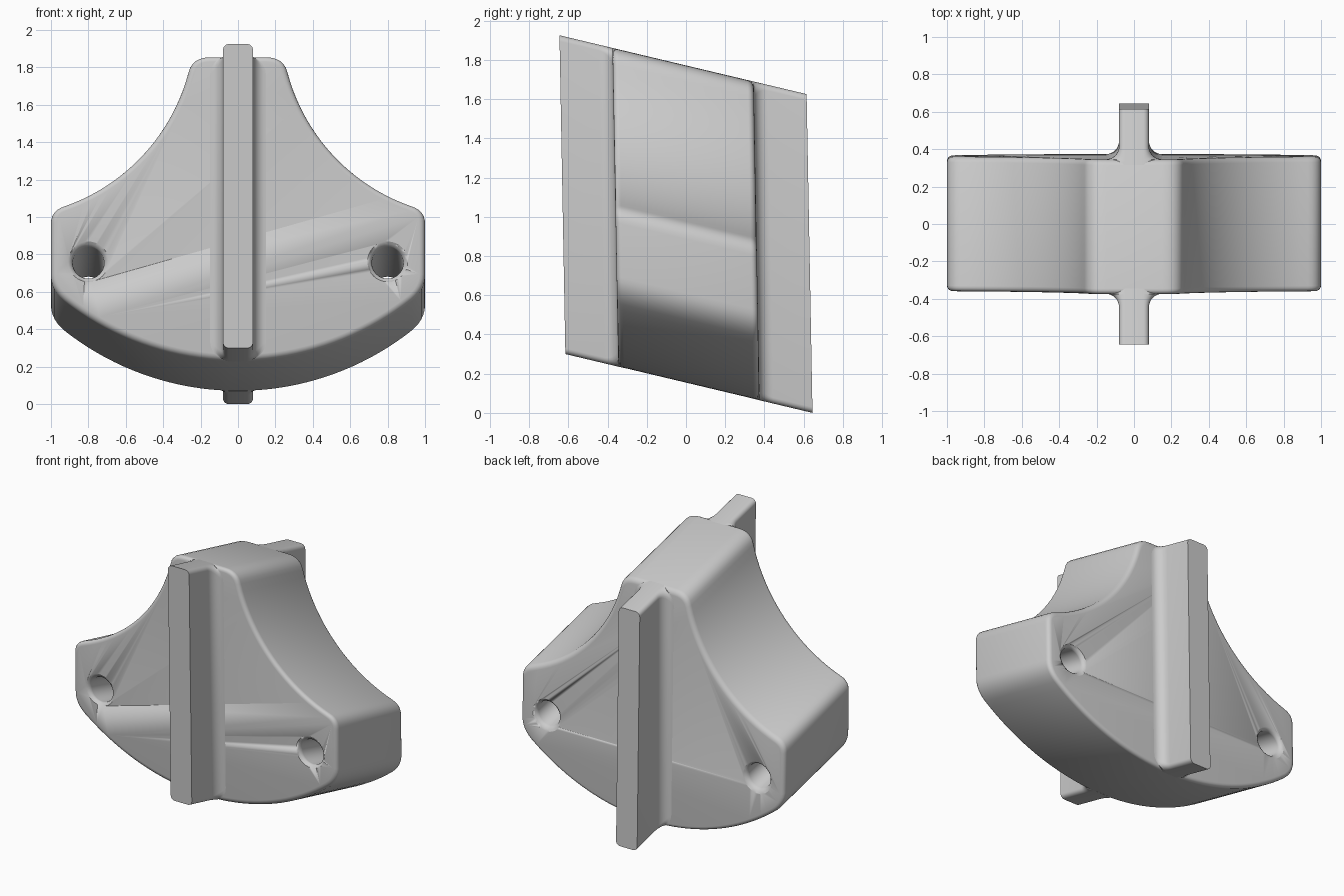
import bpy, bmesh
from math import sin, cos, pi, sqrt, atan2
from mathutils import Vector

if "Cube" in bpy.data.objects:
    bpy.data.objects.remove(bpy.data.objects["Cube"])

LO, HI = 0.15, 1.775      # profile bottom and top
HALF, RIB = 0.36, 0.63    # half depth of body and of ribs
EDGE = 0.03               # rounding of body rim


def finish(name, bm):
    """Shear the straight part into its slanted position and make the object."""
    for v in bm.verts:
        x, t, h = v.co
        v.co = (x, t - 0.0185 * (h - 0.96), h - 0.238 * t)
    bmesh.ops.recalc_face_normals(bm, faces=bm.faces[:])
    me = bpy.data.meshes.new(name)
    bm.to_mesh(me)
    bm.free()
    ob = bpy.data.objects.new(name, me)
    bpy.context.collection.objects.link(ob)
    bpy.ops.object.select_all(action='DESELECT')
    ob.select_set(True)
    bpy.context.view_layer.objects.active = ob
    bpy.ops.object.shade_smooth_by_angle(angle=0.7)
    return ob


def loft(name, rings):
    bm = bmesh.new()
    loops = [[bm.verts.new(p) for p in ring] for ring in rings]
    n = len(loops[0])
    for a, b in zip(loops, loops[1:]):
        for i in range(n):
            j = (i + 1) % n
            bm.faces.new((a[i], a[j], b[j], b[i]))
    bm.faces.new(loops[0])
    bm.faces.new(loops[-1])
    return finish(name, bm)


def arc(cx, cz, r, p, q, n):
    a, b = (atan2(z - cz, x - cx) for x, z in (p, q))
    return [(cx + r * cos(a + (b - a) * i / n), cz + r * sin(a + (b - a) * i / n))
            for i in range(n + 1)]


def corner(p, c, q, n=6):
    p, c, q = Vector(p), Vector(c), Vector(q)
    return [tuple(p * (1 - s)**2 + c * 2 * s * (1 - s) + q * s * s)
            for s in (i / n for i in range(1, n))]


# Right half of the body outline, from top centre to bottom centre
def upper(x):
    return (x, 1.96 - sqrt(1.04**2 - (x - 1.27)**2))


def lower(x):
    return (x, LO + 1.5 - sqrt(1.5**2 - x * x))


top, side_hi, side_lo = (0.15, HI), (1, 0.885), (1, 0.61)
half = [top] + corner(top, (0.2465, HI), upper(0.265))
half += arc(1.27, 1.96, 1.04, upper(0.265), upper(0.93), 20)
half += corner(upper(0.93), upper(1), side_hi) + [side_hi, side_lo]
half += corner(side_lo, lower(1), lower(0.93))
half += arc(0, LO + 1.5, 1.5, lower(0.93), lower(0.05), 18)
outline = half + [(-x, z) for x, z in reversed(half)]

# Body with rounded front and back rims
bm = bmesh.new()
face = bm.faces.new([bm.verts.new((x, -HALF, z)) for x, z in outline])
geom = bmesh.ops.extrude_face_region(bm, geom=[face], use_keep_orig=True)['geom']
for v in geom:
    if isinstance(v, bmesh.types.BMVert):
        v.co.y = HALF
bmesh.ops.recalc_face_normals(bm, faces=bm.faces[:])
rims = [e for e in bm.edges if abs(e.verts[0].co.y - e.verts[1].co.y) < 1e-4]
bmesh.ops.bevel(bm, geom=rims, offset=EDGE, segments=4, profile=0.5,
                affect='EDGES', clamp_overlap=False)
body = finish("body", bm)

# Bolt holes with flared mouths
mouth = [(HALF + 0.02, 0.125), (HALF, 0.108), (HALF - 0.008, 0.096),
         (HALF - 0.018, 0.087), (HALF - 0.03, 0.084)]
stations = [(-t, r) for t, r in mouth] + list(reversed(mouth))
for side, label in ((-1, "left"), (1, "right")):
    rings = [[(side * 0.8 + r * cos(2 * pi * i / 32), t, 0.676 + r * sin(2 * pi * i / 32))
              for i in range(32)] for t, r in stations]
    cutter = loft(label + "_hole_cutter", rings)
    cutter.hide_render = True
    cutter.hide_set(True)
    mod = body.modifiers.new(label + "_hole", 'BOOLEAN')
    mod.operation = 'DIFFERENCE'
    mod.solver = 'EXACT'
    mod.object = cutter


# Front and back ribs, flaring into the body with a fillet
def rib_ring(w, t, r):
    pts = []
    for k, (sx, cz) in enumerate(((1, HI - r), (-1, HI - r), (-1, LO + r), (1, LO + r))):
        for i in range(6):
            a = (k + i / 5) * pi / 2
            pts.append((sx * (w - r) + r * cos(a), t, cz + r * sin(a)))
    return pts


for sign, label in ((-1, "front"), (1, "back")):
    rings = [rib_ring(0.08, sign * RIB, 0.03)]
    for i in range(9):
        a = i / 8 * pi / 2
        w = 0.08 + 0.07 * (1 - cos(a))
        rings.append(rib_ring(w, sign * (HALF + 0.07 * (1 - sin(a))), w - 0.05))
    rings.append(rib_ring(0.08, sign * (HALF - EDGE), 0.03))
    loft(label + "_rib", rings)
